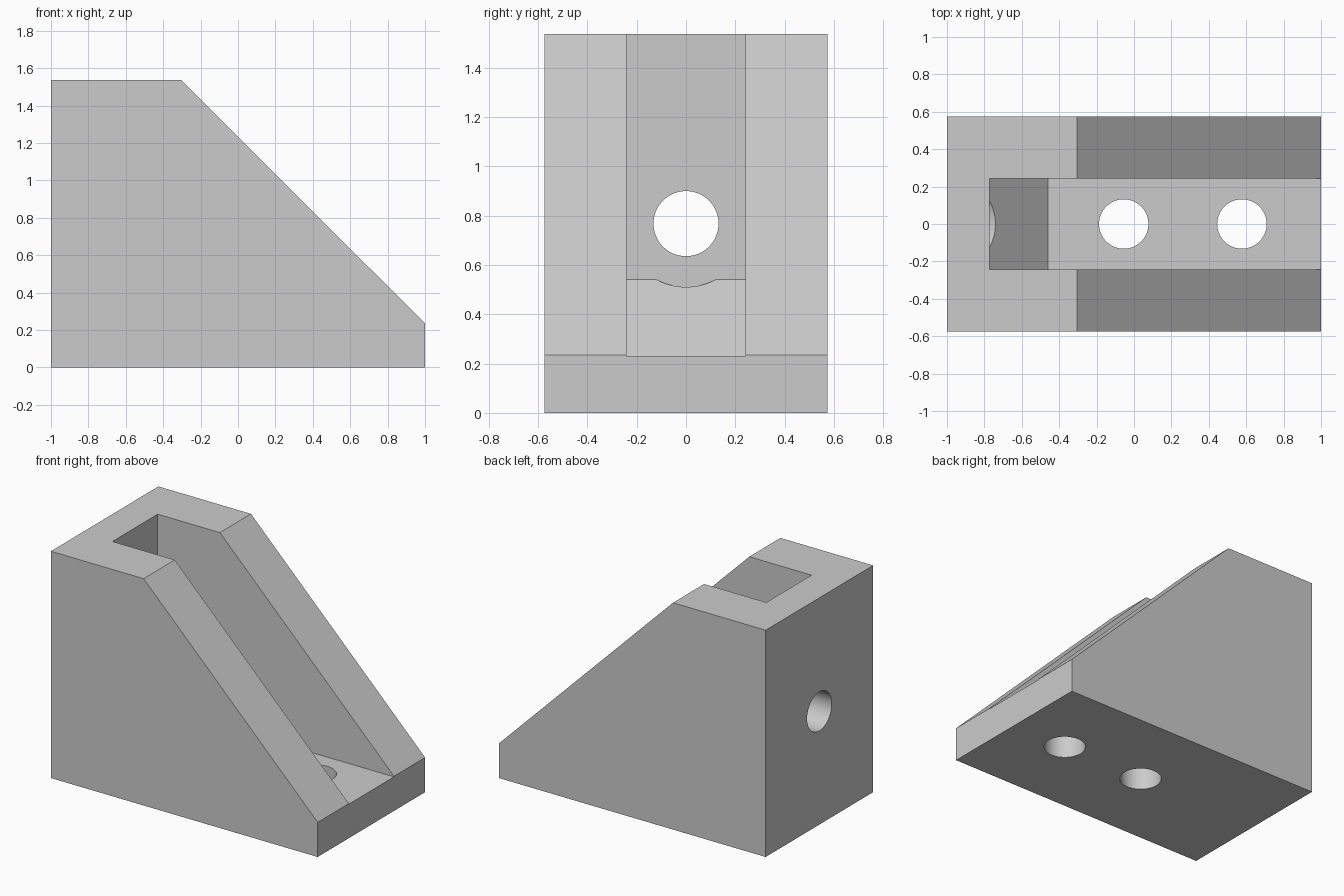
import bpy
import math
from mathutils import Vector

cube = bpy.data.objects.get("Cube")
if cube:
    bpy.data.objects.remove(cube, do_unlink=True)

HALF_DEPTH, HALF_SLOT = 0.575, 0.242
TOP, TOE, FLOOR = 1.537, 0.235, 0.231
SLOT_BACK, HOLE_R, HOLE_Z = -0.772, 0.132, 0.768

grey = bpy.data.materials.new("light_grey")
grey.use_nodes = True
colour = (0.6, 0.6, 0.6, 1)
grey.diffuse_color = colour
grey.node_tree.nodes["Principled BSDF"].inputs["Base Color"].default_value = colour


def prism(name, outline, sweep):
    """Extrude a closed 3D outline along the sweep vector."""
    n = len(outline)
    start = [Vector(p) for p in outline]
    verts = start + [p + Vector(sweep) for p in start]
    faces = [tuple(range(n))[::-1], tuple(range(n, 2 * n))]
    faces += [(i, (i + 1) % n, (i + 1) % n + n, i + n) for i in range(n)]
    mesh = bpy.data.meshes.new(name)
    mesh.from_pydata(verts, [], faces)
    mesh.materials.append(grey)
    obj = bpy.data.objects.new(name, mesh)
    bpy.context.collection.objects.link(obj)
    bpy.context.view_layer.objects.active = obj
    bpy.ops.object.select_all(action='DESELECT')
    obj.select_set(True)
    bpy.ops.object.mode_set(mode='EDIT')
    bpy.ops.mesh.select_all(action='SELECT')
    bpy.ops.mesh.normals_make_consistent(inside=False)
    bpy.ops.object.mode_set(mode='OBJECT')
    return obj


def side_prism(name, profile, half):
    return prism(name, [(x, -half, z) for x, z in profile], (0, 2 * half, 0))


def circle(radius, n=64):
    return [(radius * math.cos(math.tau * i / n), radius * math.sin(math.tau * i / n))
            for i in range(n)]


def cut(target, cutter):
    mod = target.modifiers.new("cut", 'BOOLEAN')
    mod.operation, mod.solver, mod.object = 'DIFFERENCE', 'EXACT', cutter
    bpy.context.view_layer.objects.active = target
    bpy.ops.object.modifier_apply(modifier=mod.name)
    bpy.data.objects.remove(cutter, do_unlink=True)


# Sloped bracket body
body = side_prism("corner_bracket",
                  [(-1, 0), (1, 0), (1, TOE), (-0.305, TOP), (-1, TOP)], HALF_DEPTH)

# Open channel with a diagonal ramp in its inner corner
cut(body, side_prism("channel_cutter",
                     [(SLOT_BACK, 0.542), (-0.461, FLOOR), (1.2, FLOOR),
                      (1.2, 1.8), (SLOT_BACK, 1.8)], HALF_SLOT))

# Screw head clearance in the ramp, kept inside the channel walls
cut(body, prism("clearance_cutter",
                [(SLOT_BACK, max(-0.2, min(0.2, y)), HOLE_Z + z)
                 for y, z in circle(0.257, 96)], (0.5, 0, 0)))

# Screw hole through the back wall
cut(body, prism("wall_hole_cutter",
                [(-1.2, y, HOLE_Z + z) for y, z in circle(HOLE_R)], (0.6, 0, 0)))

# Two screw holes through the base
for x0 in (-0.055, 0.577):
    cut(body, prism("base_hole_cutter",
                    [(x0 + x, y, -0.2) for x, y in circle(HOLE_R)], (0, 0, 0.6)))

bpy.ops.object.select_all(action='DESELECT')
body.select_set(True)
bpy.context.view_layer.objects.active = body
bpy.ops.object.shade_smooth_by_angle(angle=math.radians(30))
